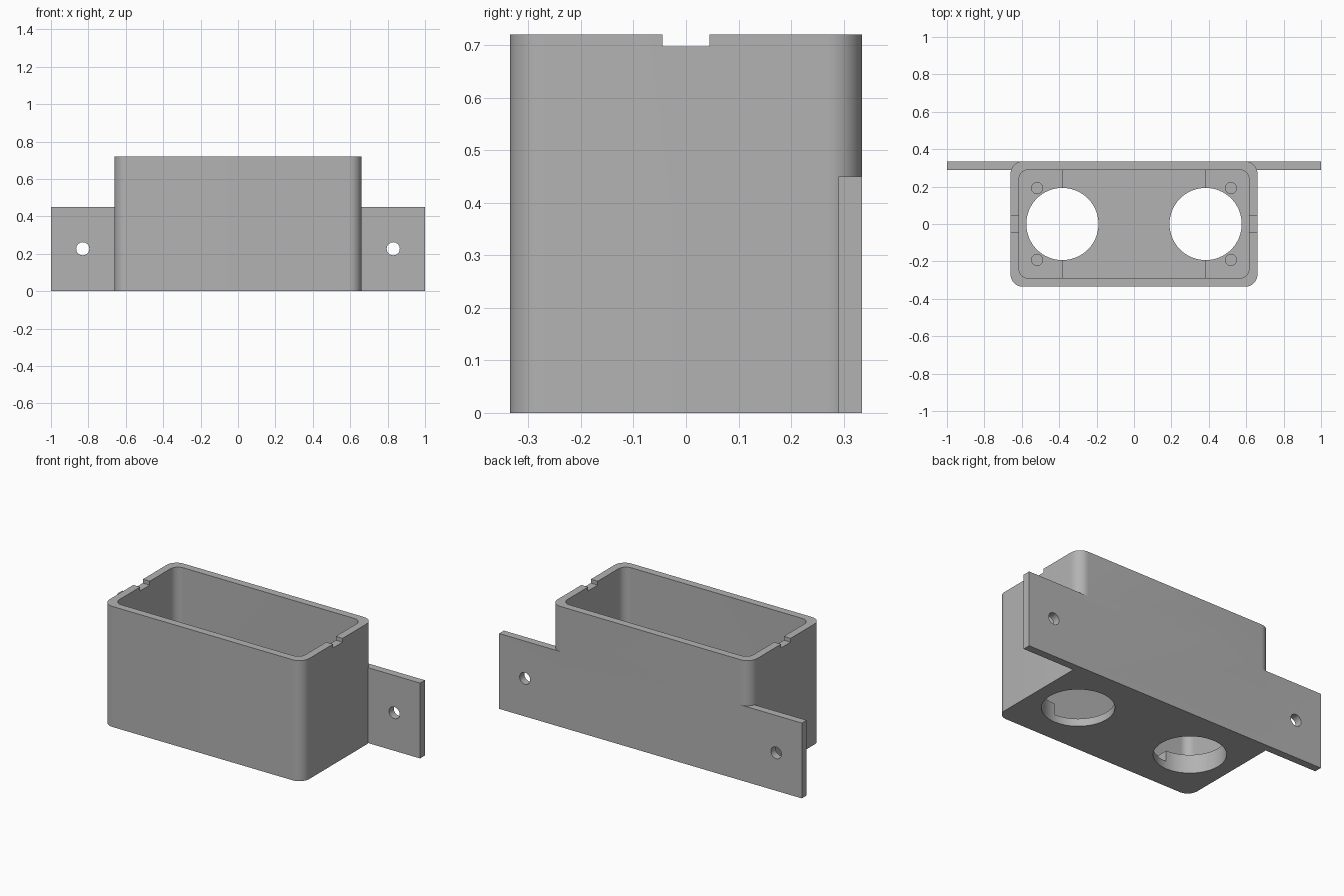
import bpy
import bmesh
from math import cos, sin, pi
from mathutils import Matrix

cube = bpy.data.objects.get("Cube")
if cube:
    bpy.data.objects.remove(cube, do_unlink=True)

# Main dimensions
HX, HY, HEIGHT = 0.66, 0.335, 0.72
WALL, FLOOR, LEDGE = 0.045, 0.045, 0.11
EYE_X = 0.383

grey = bpy.data.materials.new("plain_grey")
grey.use_nodes = True
colour = (0.45, 0.45, 0.45, 1)
grey.diffuse_color = colour
grey.node_tree.nodes["Principled BSDF"].inputs["Base Color"].default_value = colour


def make_object(name, bm):
    bmesh.ops.recalc_face_normals(bm, faces=bm.faces[:])
    mesh = bpy.data.meshes.new(name)
    bm.to_mesh(mesh)
    bm.free()
    mesh.materials.append(grey)
    obj = bpy.data.objects.new(name, mesh)
    bpy.context.collection.objects.link(obj)
    return obj


def rounded_block(name, hx, hy, z0, z1, radius, steps=12):
    """Upright block with rounded vertical corners."""
    bm = bmesh.new()
    ring = []
    for quarter, (sx, sy) in enumerate([(1, 1), (-1, 1), (-1, -1), (1, -1)]):
        for i in range(steps + 1):
            a = (quarter + i / steps) * pi / 2
            ring.append(bm.verts.new((sx * (hx - radius) + radius * cos(a),
                                      sy * (hy - radius) + radius * sin(a), z0)))
    base = bm.faces.new(ring)
    top = bmesh.ops.extrude_face_region(bm, geom=[base])["geom"]
    bmesh.ops.translate(bm, vec=(0, 0, z1 - z0),
                        verts=[v for v in top if isinstance(v, bmesh.types.BMVert)])
    return make_object(name, bm)


def block(name, x0, x1, y0, y1, z0, z1):
    bm = bmesh.new()
    bmesh.ops.create_cube(bm, size=1)
    bmesh.ops.scale(bm, vec=(x1 - x0, y1 - y0, z1 - z0), verts=bm.verts)
    bmesh.ops.translate(bm, vec=((x0 + x1) / 2, (y0 + y1) / 2, (z0 + z1) / 2), verts=bm.verts)
    return make_object(name, bm)


def cylinder(name, centre, radius, depth, axis="Z", sides=64):
    bm = bmesh.new()
    turn = Matrix.Rotation(pi / 2, 4, "X") if axis == "Y" else Matrix()
    bmesh.ops.create_cone(bm, cap_ends=True, segments=sides, radius1=radius, radius2=radius,
                          depth=depth, matrix=Matrix.Translation(centre) @ turn)
    return make_object(name, bm)


def combine(target, tool, operation):
    tool.hide_render = True
    mod = target.modifiers.new(operation.lower(), "BOOLEAN")
    mod.operation, mod.solver, mod.object = operation, "EXACT", tool
    bpy.context.view_layer.objects.active = target
    bpy.ops.object.modifier_apply(modifier=mod.name)
    bpy.data.objects.remove(tool, do_unlink=True)


# Box body joined with the back mounting plate
body = rounded_block("sensor_box", HX, HY, 0, HEIGHT, 0.065)
combine(body, block("mounting_plate", -1, 1, HY - WALL, HY, 0, 0.45), "UNION")

# Cavity, with a deeper floor between the two end ledges
combine(body, rounded_block("cavity", HX - WALL, HY - WALL, LEDGE, 1, 0.05), "DIFFERENCE")
combine(body, block("floor_recess", -EYE_X, EYE_X, WALL - HY, HY - WALL, FLOOR, 0.3), "DIFFERENCE")

# Rim notches in both end walls
combine(body, block("rim_notch", -0.9, 0.9, -0.045, 0.045, 0.697, 0.9), "DIFFERENCE")

for side in (-1, 1):
    # Large floor opening and plate screw hole
    combine(body, cylinder("eye_hole", (side * EYE_X, 0, 0), 0.193, 0.5), "DIFFERENCE")
    combine(body, cylinder("screw_hole", (side * 0.83, HY, 0.227), 0.035, 0.3, "Y", 32), "DIFFERENCE")
    # Blind pilot holes in the ledges
    for end in (-1, 1):
        combine(body, cylinder("pilot_hole", (side * 0.518, end * 0.192, 0.145), 0.03, 0.2, "Z", 32),
                "DIFFERENCE")

bpy.ops.object.select_all(action="DESELECT")
body.select_set(True)
bpy.context.view_layer.objects.active = body
bpy.ops.object.shade_smooth_by_angle(angle=pi / 6)
